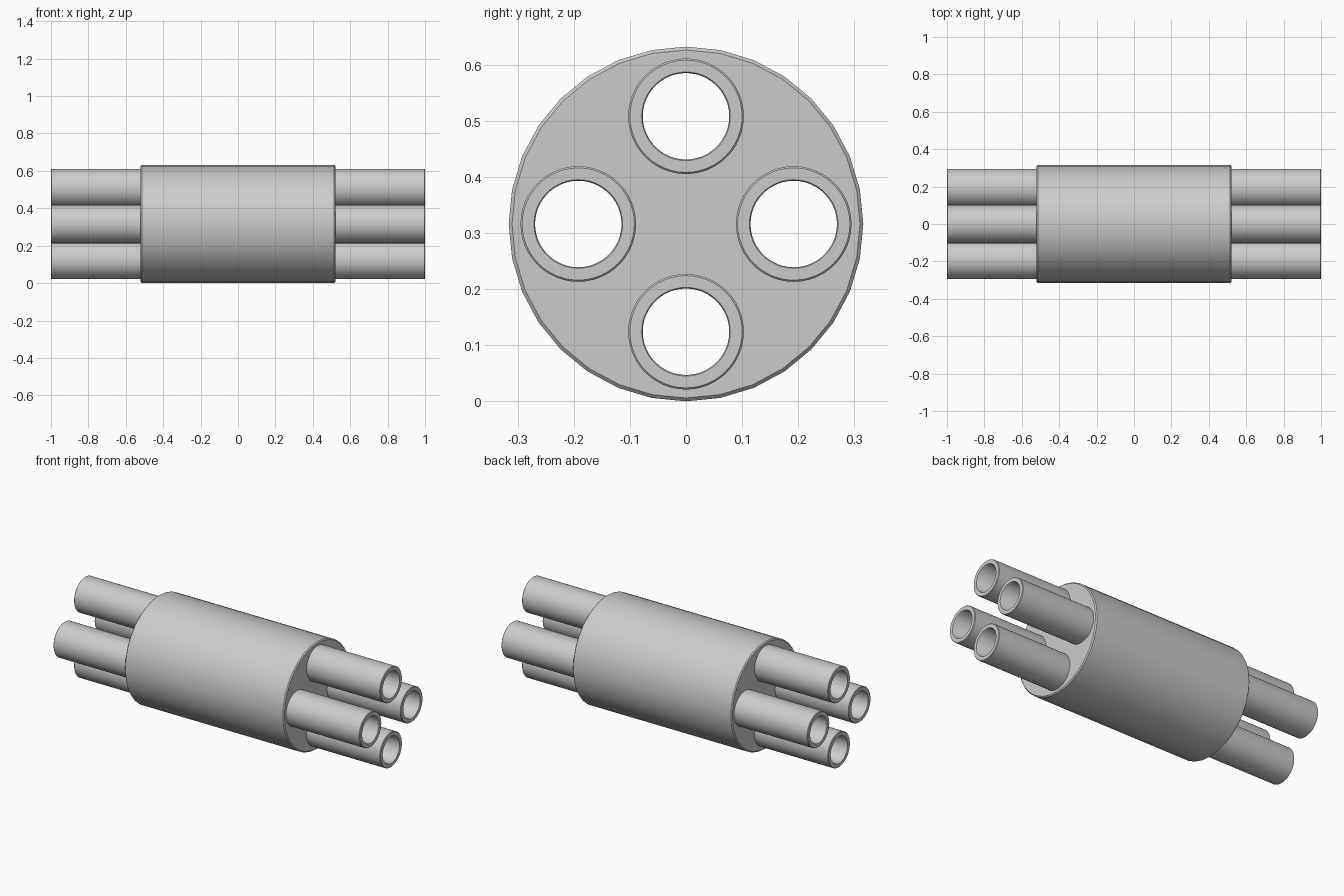
import bpy, bmesh, math

if "Cube" in bpy.data.objects:
    bpy.data.objects.remove(bpy.data.objects["Cube"])

CZ = 0.316       # height of the main axis
RING = 0.192     # distance of each tube from the main axis


def lathe(name, profile, sides, y=0.0, z=CZ, closed=True):
    """Revolve (x, radius) points round an axis parallel to x."""
    bm = bmesh.new()
    rings = []
    for x, r in profile:
        rings.append([bm.verts.new((x, y + r * math.sin(2 * math.pi * i / sides),
                                    z + r * math.cos(2 * math.pi * i / sides)))
                      for i in range(sides)])
    pairs = list(zip(rings, rings[1:]))
    if closed:
        pairs.append((rings[-1], rings[0]))
    else:
        bm.faces.new(rings[0])
        bm.faces.new(rings[-1])
    for a, b in pairs:
        for i in range(sides):
            j = (i + 1) % sides
            bm.faces.new((a[i], a[j], b[j], b[i]))
    bmesh.ops.recalc_face_normals(bm, faces=bm.faces)
    mesh = bpy.data.meshes.new(name)
    bm.to_mesh(mesh)
    bm.free()
    ob = bpy.data.objects.new(name, mesh)
    bpy.context.collection.objects.link(ob)
    return ob


def smooth(ob):
    bpy.ops.object.select_all(action='DESELECT')
    ob.select_set(True)
    bpy.context.view_layer.objects.active = ob
    bpy.ops.object.shade_smooth_by_angle(angle=math.radians(35))


# Thick central sleeve with slightly eased rims
sleeve = lathe("sleeve", [(-0.52, 0.31), (-0.514, 0.316), (0.514, 0.316), (0.52, 0.31)],
               32, closed=False)
smooth(sleeve)

spots = {"top": (0, 1), "right": (1, 0), "bottom": (0, -1), "left": (-1, 0)}
for side, (dy, dz) in spots.items():
    y, z = dy * RING, CZ + dz * RING

    # Hollow tube running the full length, with eased ends
    tube = lathe(side + "_tube",
                 [(-0.997, 0.103), (0.997, 0.103), (1.0, 0.1), (1.0, 0.079),
                  (0.997, 0.077), (-0.997, 0.077), (-1.0, 0.079), (-1.0, 0.1)], 48, y, z)
    smooth(tube)

    # Bore through the sleeve, hidden inside the tube wall
    cutter = lathe(side + "_bore_cutter", [(-0.7, 0.09), (0.7, 0.09)], 48, y, z, closed=False)
    cutter.hide_render = True
    cutter.hide_set(True)
    mod = sleeve.modifiers.new(side + "_bore", 'BOOLEAN')
    mod.operation = 'DIFFERENCE'
    mod.solver = 'EXACT'
    mod.object = cutter
